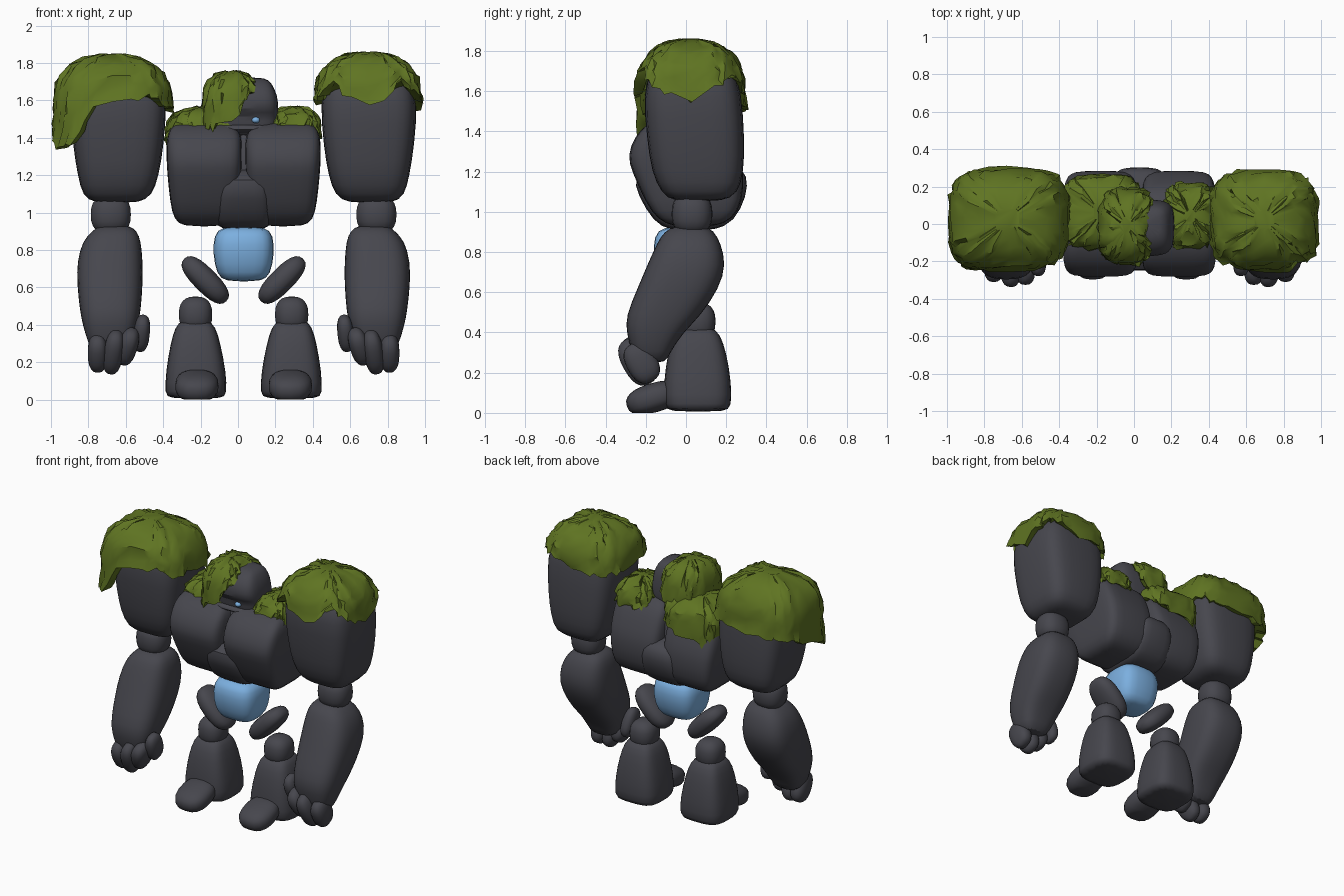
import bpy, bmesh, math, random
from mathutils import Vector, Euler

random.seed(4)
X0 = 0.03  # symmetry plane of the body


def material(name, rgb):
    m = bpy.data.materials.new(name)
    m.diffuse_color = (*rgb, 1)
    return m


STONE = material("dark stone", (0.062, 0.062, 0.075))
MOSS = material("moss green", (0.115, 0.175, 0.016))
BLUE = material("glowing blue", (0.2, 0.43, 0.74))


def spow(v, e):
    return math.copysign(abs(v) ** e, v)


def finish(bm, name, mat, subsurf=0, angle=60):
    bmesh.ops.recalc_face_normals(bm, faces=bm.faces)
    me = bpy.data.meshes.new(name)
    bm.to_mesh(me)
    bm.free()
    me.materials.append(mat)
    ob = bpy.data.objects.new(name, me)
    bpy.context.collection.objects.link(ob)
    if subsurf:
        ob.modifiers.new("round", "SUBSURF").levels = subsurf
    bpy.ops.object.select_all(action='DESELECT')
    ob.select_set(True)
    bpy.context.view_layer.objects.active = ob
    bpy.ops.object.shade_smooth_by_angle(angle=math.radians(angle))
    return ob


def skin(bm, rings):
    n = len(rings[0])
    for a, b in zip(rings, rings[1:]):
        for i in range(n):
            j = (i + 1) % n
            bm.faces.new((a[i], a[j], b[j], b[i]))


def rock(name, sections, side=1, n=16, power=4.0, mat=STONE):
    """Loft of rounded boxes; each section is (z, x0, x1, y0, y1)."""
    bm = bmesh.new()
    rings = []
    for z, xa, xb, ya, yb in sections:
        ring = []
        for i in range(n):
            a = 2 * math.pi * (i + 0.5) / n
            x = (xa + xb) / 2 + (xb - xa) / 2 * 1.02 * spow(math.cos(a), 2 / power)
            y = (ya + yb) / 2 + (yb - ya) / 2 * 1.02 * spow(math.sin(a), 2 / power)
            ring.append(bm.verts.new((X0 + side * x, y, z)))
        rings.append(ring)
    skin(bm, rings)
    bm.faces.new(rings[0])
    bm.faces.new(rings[-1])
    return finish(bm, name, mat, 1)


def pebble(name, c, r, rot=(0, 0, 0), side=1, e=0.8, mat=STONE):
    """Slightly boxy, rotated ellipsoid."""
    bm = bmesh.new()
    bmesh.ops.create_uvsphere(bm, u_segments=18, v_segments=12, radius=1)
    R = Euler(rot).to_matrix()
    for v in bm.verts:
        p = R @ Vector([spow(v.co[k], e) * r[k] * 0.97 for k in range(3)]) + Vector(c)
        v.co = (X0 + side * p.x, p.y, max(p.z, 0.0))
    return finish(bm, name, mat)


def moss(name, c, r, zmid, top, border, power=3.5, n=48, rows=9, jit=0.012):
    """Rough dome whose lower edge follows border heights given every 30 degrees from +x."""
    bm = bmesh.new()
    rings = [[] for _ in range(rows + 1)]
    for i in range(n):
        f = 12 * i / n
        k = int(f)
        low = border[k] + (border[(k + 1) % 12] - border[k]) * (f - k) + random.uniform(-0.02, 0.02)
        a = 2 * math.pi * i / n
        dx, dy = spow(math.cos(a), 2 / power), spow(math.sin(a), 2 / power)
        for j in range(rows + 1):
            g = max(j - 1, 0) / (rows - 1)
            z = low + (top - low) * (1 - (1 - g) ** 1.4) * 0.99
            t = max(0, (z - zmid) / (top - zmid))
            s = max(0.0, 1 - t ** 2.5) ** 0.45
            if j == 0:  # edge tucked in against the stone
                s *= 0.86
                z += 0.01
            elif j == 1:  # frayed lip
                s *= random.uniform(1.0, 1.05)
            w = jit * min(1, s * 2)
            rings[j].append(bm.verts.new((c[0] + dx * r[0] * s + random.uniform(-w, w),
                                          c[1] + dy * r[1] * s + random.uniform(-w, w),
                                          z + random.uniform(-w, w))))
    skin(bm, rings)
    bm.faces.new(rings[-1])
    bm.faces.new(rings[0])
    return finish(bm, name, MOSS, angle=40)


for s, tag in ((1, "right"), (-1, "left")):
    # arms
    rock("upper_arm_" + tag, [
        (1.05, .56, .80, -.06, .18), (1.09, .49, .86, -.12, .26), (1.20, .455, .885, -.17, .285),
        (1.35, .43, .91, -.19, .29), (1.60, .41, .93, -.215, .275), (1.70, .44, .89, -.17, .24),
        (1.77, .52, .82, -.1, .18)], s)
    pebble("elbow_" + tag, (.71, .03, .99), (.112, .105, .11), side=s)
    rock("forearm_" + tag, [
        (.245, .64, .80, -.24, -.10), (.30, .60, .83, -.27, -.08), (.40, .565, .86, -.295, -.015),
        (.48, .55, .875, -.30, .07), (.62, .54, .89, -.24, .165), (.74, .54, .89, -.19, .20),
        (.85, .55, .86, -.14, .17), (.90, .57, .81, -.11, .14), (.935, .61, .77, -.05, .09)],
        s, power=3)
    # hand
    pebble("thumb_" + tag, (.545, -.20, .355), (.045, .07, .105), (.4, -.1, 0), s)
    for i, (x, y, z, h) in enumerate(((.62, -.235, .285, .11), (.695, -.24, .255, .13), (.78, -.22, .25, .11))):
        pebble(f"finger_{i + 1}_{tag}", (x, y, z), (.055, .08, h), (.5, .15 * i - .3, 0), s)
    # chest
    rock("chest_" + tag, [
        (.925, .1, .32, -.06, .14), (.96, .06, .37, -.14, .23), (1.05, .03, .39, -.20, .28),
        (1.20, .012, .405, -.265, .285), (1.28, .01, .41, -.29, .26), (1.38, .01, .41, -.25, .22),
        (1.44, .02, .40, -.19, .18), (1.49, .08, .36, -.1, .12)], s, power=6)
    # legs
    pebble("thigh_" + tag, (.205, .01, .64), (.067, .11, .165), (0, .78, 0), s)
    pebble("knee_" + tag, (.257, .05, .455), (.093, .1, .1), side=s)
    rock("shin_" + tag, [
        (0.005, .11, .40, -.08, .20), (.03, .09, .42, -.11, .225), (.15, .095, .415, -.11, .225),
        (.30, .125, .39, -.09, .20), (.39, .15, .365, -.06, .17), (.43, .19, .33, -.01, .13)],
        s, power=3.5)
    pebble("toe_" + tag, (.25, -.16, .075), (.12, .145, .075), (.3, 0, 0), s)

# belly block running through to the back
rock("belly", [
    (.905, -.12, .12, -.08, .14), (.95, -.155, .155, -.16, .24), (1.08, -.155, .155, -.235, .30),
    (1.18, -.14, .14, -.265, .305), (1.25, -.1, .1, -.15, .25)], power=5)
rock("chest_core", [(1.0, -.12, .12, -.1, .15), (1.2, -.12, .12, -.17, .2), (1.47, -.12, .12, -.12, .15)])
# hip gem
rock("hip_gem", [
    (.63, -.10, .10, -.09, .09), (.67, -.145, .145, -.13, .13), (.78, -.165, .165, -.165, .165),
    (.88, -.16, .16, -.16, .16), (.93, -.12, .12, -.12, .12)], n=12, power=3.5, mat=BLUE)

# head: brow block over a set-back face, jaw and eye
rock("head", [
    (1.40, -.15, .16, -.11, .11), (1.46, -.17, .18, -.135, .13), (1.52, -.17, .185, -.13, .13),
    (1.55, -.17, .185, -.175, .13), (1.63, -.15, .18, -.17, .12), (1.69, -.12, .15, -.13, .10),
    (1.725, -.06, .12, -.06, .06)], power=4)
rock("jaw", [(1.42, -.14, .14, -.12, .05), (1.445, -.16, .165, -.165, .05), (1.475, -.14, .14, -.15, .05)])
pebble("eye", (.065, -.135, 1.495), (.022, .02, .017), e=1, mat=BLUE)

# moss caps (edge heights start at +x, turn towards the back)
moss("moss_shoulder_right", (.695, .02), (.285, .265), 1.6, 1.86,
     [1.55, 1.68, 1.65, 1.6, 1.58, 1.6, 1.6, 1.62, 1.71, 1.57, 1.72, 1.62])
moss("moss_shoulder_left", (-.67, .025), (.315, .27), 1.58, 1.85,
     [1.55, 1.55, 1.55, 1.5, 1.5, 1.5, 1.42, 1.36, 1.37, 1.61, 1.63, 1.57])
moss("moss_chest_left", (-.17, .06), (.215, .2), 1.44, 1.57,
     [1.45, 1.42, 1.38, 1.34, 1.25, 1.35, 1.38, 1.39, 1.41, 1.43, 1.43, 1.44], rows=7)
moss("moss_chest_right", (.30, .04), (.145, .175), 1.43, 1.57,
     [1.42, 1.4, 1.4, 1.4, 1.4, 1.42, 1.42, 1.43, 1.43, 1.43, 1.43, 1.42], rows=7)
moss("moss_head", (-.035, -.01), (.155, .205), 1.56, 1.76,
     [1.70, 1.66, 1.55, 1.45, 1.43, 1.43, 1.43, 1.44, 1.45, 1.50, 1.63, 1.68], rows=8, power=3)
